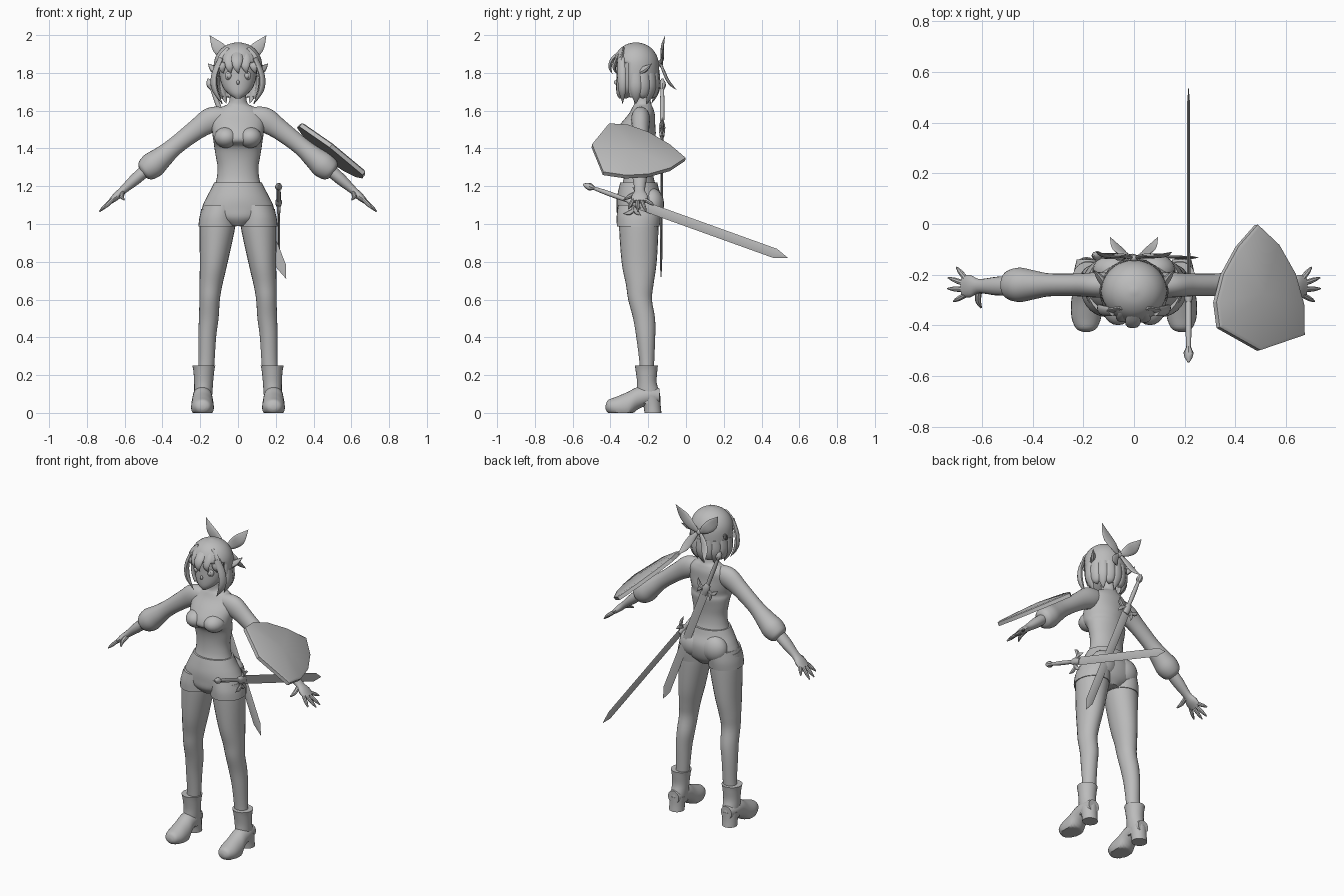
import bpy, bmesh
from math import sin, cos, pi, radians
from mathutils import Vector, Matrix

if "Cube" in bpy.data.objects:
    bpy.data.objects.remove(bpy.data.objects["Cube"], do_unlink=True)

grey = bpy.data.materials.new("plain_grey")
grey.use_nodes = True
grey.diffuse_color = (0.5, 0.5, 0.5, 1)
grey.node_tree.nodes["Principled BSDF"].inputs["Base Color"].default_value = (0.5, 0.5, 0.5, 1)
X, Y, Z = Vector((1, 0, 0)), Vector((0, 1, 0)), Vector((0, 0, 1))
SIDES = ((1, "left"), (-1, "right"))


def finish(name, bm, matrix=None, angle=40):
    bmesh.ops.recalc_face_normals(bm, faces=bm.faces)
    mesh = bpy.data.meshes.new(name)
    bm.to_mesh(mesh)
    bm.free()
    mesh.materials.append(grey)
    ob = bpy.data.objects.new(name, mesh)
    bpy.context.collection.objects.link(ob)
    if matrix:
        ob.matrix_world = matrix
    bpy.ops.object.select_all(action="DESELECT")
    ob.select_set(True)
    bpy.context.view_layer.objects.active = ob
    bpy.ops.object.shade_smooth_by_angle(angle=radians(angle))
    return ob


def spline(rows, k):
    """Fill in k steps between rows along a smooth curve."""
    p = [Vector(r) for r in rows]
    p = [p[0]] + p + [p[-1]]
    out = []
    for a, b, c, d in zip(p, p[1:], p[2:], p[3:]):
        for i in range(k):
            t = i / k
            out.append(b + (c - a) * (t / 2) + (2 * a - 5 * b + 4 * c - d) * (t * t / 2)
                       + (3 * b - a - 3 * c + d) * (t ** 3 / 2))
    return out + [p[-1]]


def loft(name, rows, axes=None, hint=Y, n=20, k=4, floor=None, cap=True, drop=None, matrix=None):
    """Skin elliptical rings; each row is x, y, z and two radii."""
    rows = spline(rows, k)
    pts = [Vector(r[:3]) for r in rows]
    bm = bmesh.new()
    rings = []
    for i, r in enumerate(rows):
        if axes:
            a, b = axes
        else:
            t = (pts[min(i + 1, len(pts) - 1)] - pts[max(i - 1, 0)]).normalized()
            a = t.cross(hint).normalized()
            b = a.cross(t)
        ring = []
        for j in range(n):
            w = 2 * pi * j / n
            v = pts[i] + a * (cos(w) * max(r[3], 0.0005)) + b * (sin(w) * max(r[4], 0.0005))
            if floor is not None:
                v.z = max(v.z, floor)
            ring.append(bm.verts.new(v))
        rings.append(ring)
    for p, q in zip(rings, rings[1:]):
        for j in range(n):
            bm.faces.new((p[j], p[(j + 1) % n], q[(j + 1) % n], q[j]))
    bm.faces.new(rings[0])
    if cap:
        bm.faces.new(rings[-1])
    if drop:
        bad = [f for f in bm.faces if drop(f.calc_center_median())]
        bmesh.ops.delete(bm, geom=bad, context="FACES")
    return finish(name, bm, matrix)


def ball(name, centre, size):
    bm = bmesh.new()
    bmesh.ops.create_uvsphere(bm, u_segments=20, v_segments=12, radius=1)
    return finish(name, bm, Matrix.Translation(centre) @ Matrix.Diagonal((*size, 1)))


# Torso, neck and shorts
body = [(1.19, -.25, .128, .095), (1.24, -.25, .113, .08), (1.3, -.25, .108, .075),
        (1.36, -.25, .118, .08), (1.41, -.255, .126, .092), (1.44, -.275, .13, .11),
        (1.48, -.27, .136, .11), (1.53, -.255, .14, .092), (1.58, -.235, .13, .07),
        (1.615, -.23, .095, .055), (1.64, -.23, .05, .045), (1.7, -.235, .042, .042)]
loft("torso", [(0, y, z, a, b) for z, y, a, b in body], (X, Y), n=32)
hips = [(1.22, -.25, .126, .098), (1.18, -.25, .146, .108), (1.13, -.245, .172, .122),
        (1.08, -.245, .188, .122), (1.03, -.25, .15, .112), (.99, -.25, .06, .08)]
loft("shorts", [(0, y, z, a, b) for z, y, a, b in hips], (X, Y), n=32)

# Face
face = [(1.665, -.335, .015, .02), (1.69, -.315, .052, .052), (1.73, -.29, .083, .08),
        (1.8, -.27, .1, .098), (1.88, -.265, .1, .1), (1.93, -.265, .06, .06)]
loft("head", [(0, y, z, a, b) for z, y, a, b in face], (X, Y), n=28)
ball("nose", (0, -.37, 1.75), (.008, .012, .012))
ball("mouth", (0, -.357, 1.715), (.02, .008, .004))

# Hair cap with the face side open
hair = [(1.962, .008), (1.95, .055), (1.92, .097), (1.87, .124), (1.8, .13), (1.72, .124), (1.67, .108)]
cap = loft("hair", [(0, -.265, z, r, r * .95) for z, r in hair], (X, Y), n=36, cap=False,
           drop=lambda c: c.y < -.3 and c.z < 1.86)
shell = cap.modifiers.new("thickness", "SOLIDIFY")
shell.thickness = .012
for i, x in enumerate((-.085, -.045, -.005, .04, .085)):
    y = -.405 + abs(x) * .6
    loft(f"fringe_lock_{i}", [(x * .5, -.33, 1.925, .02, .008), (x * .9, y + .015, 1.875, .03, .011),
                              (x, y, 1.83, .02, .009), (x + .008, y + .012, 1.795, 0, 0)], n=10)
# Locks around the sides and the nape
for i in range(9):
    w = pi * i / 8
    out = Vector((cos(w), sin(w) * .95, 0))
    c = Vector((0, -.265, 0))
    low = 1.635 + .03 * (i % 2)
    loft(f"nape_lock_{i}", [(*(c + out * r + Z * z), a, b) for z, r, a, b in
                            ((1.8, .122, .025, .01), (1.73, .122, .032, .014),
                             (1.68, .108, .024, .011), (low, .085, 0, 0))], hint=out, n=10)

for s, side in SIDES:
    # Head details
    ball(f"{side}_eye", (s * .047, -.348, 1.785), (.023, .016, .024))
    ball(f"{side}_pupil", (s * .047, -.36, 1.785), (.012, .008, .014))
    loft(f"{side}_cheek_lock", [(s * .09, -.345, 1.88, .02, .01), (s * .125, -.34, 1.79, .024, .014),
                                (s * .122, -.338, 1.71, .022, .014), (s * .08, -.335, 1.635, 0, 0)],
         hint=Vector((s, -.5, 0)), n=12)
    loft(f"{side}_hair_flick", [(s * .115, -.24, 1.81, .02, .012), (s * .135, -.21, 1.825, .018, .012),
                                (s * .16, -.18, 1.85, 0, 0)], n=8)
    loft(f"{side}_bow_loop", [(s * .005, -.135, 1.85, .008, .006), (s * .05, -.125, 1.885, .03, .009),
                              (s * .105, -.125, 1.935, .033, .008), (s * .15, -.11, 1.999, 0, 0)], n=12)
    loft(f"{side}_bow_tail", [(s * .005, -.135, 1.85, .008, .006), (s * .045, -.115, 1.8, .022, .007),
                              (s * .07, -.09, 1.75, .022, .006), (s * .095, -.05, 1.71, 0, 0)], n=12)
    # Chest and seat
    ball(f"{side}_bust", (s * .063, -.325, 1.458), (.063, .074, .056))
    ball(f"{side}_seat", (s * .078, -.182, 1.105), (.085, .066, .085))
    # Legs
    leg = [(1.08, .105, -.25, .09, .1), (1, .108, -.25, .096, .105), (.8, .128, -.248, .074, .093),
           (.68, .143, -.245, .061, .073), (.6, .15, -.243, .054, .063), (.5, .155, -.222, .052, .058),
           (.4, .163, -.213, .047, .05), (.25, .168, -.207, .042, .038), (.15, .18, -.207, .042, .038)]
    loft(f"{side}_leg", [(s * x, y, z, a, b) for z, x, y, a, b in leg], (X, Y), n=24)
    loft(f"{side}_shorts_leg", [(s * .109, -.253, .988, .101, .113), (s * .105, -.25, 1.04, .098, .117),
                                (s * .09, -.245, 1.1, .095, .115)], (X, Y), n=28)
    # Boots
    shaft = [(.05, .186, -.2, .045, .06), (.1, .184, -.2, .048, .062), (.16, .182, -.207, .05, .052),
             (.22, .181, -.209, .055, .057), (.25, .181, -.21, .061, .061)]
    loft(f"{side}_boot_shaft", [(s * x, y, z, a, b) for z, x, y, a, b in shaft], (X, Y), n=24)
    foot = [(-.425, .03, .015, .012), (-.412, .034, .04, .034), (-.37, .03, .058, .055),
            (-.31, .035, .06, .075), (-.26, .075, .053, .06), (-.2, .09, .05, .05), (-.14, .09, .038, .04)]
    loft(f"{side}_boot_foot", [(s * .188, y, z, a, b) for y, z, a, b in foot], (X, Z), n=24, floor=0)
    loft(f"{side}_boot_heel", [(s * .188, -.175, 0, .046, .045), (s * .188, -.18, .04, .046, .046),
                               (s * .187, -.19, .09, .05, .055)], (X, Y), n=20)
    # Sleeves, forearms and hands
    sleeve = [(.07, 1.57, .05, .045), (.14, 1.552, .066, .05), (.22, 1.5, .054, .045), (.33, 1.415, .048, .045),
              (.4, 1.355, .058, .058), (.45, 1.313, .069, .068), (.49, 1.283, .058, .058), (.505, 1.272, .035, .038)]
    loft(f"{side}_sleeve", [(s * x, -.24, z, a, b) for x, z, a, b in sleeve], n=24)
    fore = [(.47, 1.3, .032, .036), (.54, 1.24, .031, .037), (.61, 1.178, .021, .028),
            (.645, 1.146, .02, .044), (.675, 1.118, .013, .042)]
    loft(f"{side}_forearm", [(s * x, -.245, z, a, b) for x, z, a, b in fore], n=16)
    for i, (x, y, z) in enumerate(((.7, -.17, 1.1), (.733, -.212, 1.066), (.735, -.255, 1.066), (.712, -.305, 1.08))):
        base = Vector((s * .665, -.214 - .022 * i, 1.128))
        tip = Vector((s * x, y, z))
        loft(f"{side}_finger_{i}", [(*base, .011, .011), (*base.lerp(tip, .6), .01, .01),
                                    (*tip, .003, .003)], n=8, k=3)
    loft(f"{side}_thumb", [(s * .61, -.26, 1.165, .012, .014), (s * .615, -.3, 1.145, .012, .012),
                           (s * .603, -.33, 1.128, .004, .004)], hint=Z, n=8)
ball("bow_knot", (0, -.135, 1.85), (.016, .014, .018))


# Swords: built along local z, blade wide in local x
def sword(name, start, tip, flat):
    start, tip = Vector(start), Vector(tip)
    d = (tip - start).normalized()
    length = (tip - start).length
    w = flat.cross(d)
    m = Matrix((w, flat, d)).transposed().to_4x4()
    m.translation = start

    def part(label, rows, **kw):
        loft(f"{name}_{label}", rows, matrix=m, **kw)
    part("pommel", [(0, 0, 0, .004, .004), (0, 0, .02, .016, .016), (0, 0, .04, .02, .02),
                    (0, 0, .065, .009, .009)], axes=(X, Y), n=8, k=1)
    part("grip", [(0, 0, .06, .009, .009), (0, 0, .15, .013, .012), (0, 0, .27, .011, .011)], axes=(X, Y), n=12)
    part("collar", [(0, 0, .25, .012, .012), (0, 0, .28, .024, .018), (0, 0, .33, .018, .012)],
         axes=(X, Y), n=10, k=2)
    part("blade", [(0, 0, .3, .026, .007), (0, 0, length - .07, .026, .006), (0, 0, length, 0, 0)],
         axes=(X, Y), n=4, k=1)
    for s, side in SIDES:
        part(f"{side}_guard", [(0, 0, .285, .014, .012), (s * .035, 0, .295, .01, .009),
                               (s * .06, 0, .28, .012, .009), (s * .075, 0, .25, 0, 0)], n=8)
        part(f"{side}_guard_leaf", [(s * .02, 0, .29, .008, .007), (s * .042, 0, .315, .012, .007),
                                    (s * .05, 0, .345, 0, 0)], n=8)


sword("hip_sword", (.215, -.545, 1.21), (.215, .54, .82), X)
sword("back_sword", (-.16, -.125, 1.77), (.255, -.14, .71), Y)

# Shield: bevelled kite plate on a tilted plane
outline = [(.325, -.41), (.312, -.31), (.34, -.2), (.4, -.09), (.475, -.005),
           (.56, -.085), (.625, -.2), (.658, -.32), (.66, -.44), (.485, -.5)]
bm = bmesh.new()
plate = bm.faces.new([bm.verts.new((x, y, 1.365 - .78 * (x - .485) - .16 * (y + .25))) for x, y in outline])
bm.normal_update()
if plate.normal.z < 0:
    plate.normal_flip()
up = plate.normal.copy()
back = plate.copy()
rim = bmesh.ops.extrude_face_region(bm, geom=[plate])["geom"]
bmesh.ops.translate(bm, vec=up * .022, verts=[g for g in rim if isinstance(g, bmesh.types.BMVert)])
top = [g for g in rim if isinstance(g, bmesh.types.BMFace)]
bmesh.ops.inset_region(bm, faces=top, thickness=.014, depth=.006)
dome = bmesh.ops.poke(bm, faces=top)["verts"]
bmesh.ops.translate(bm, vec=up * .012, verts=dome)
finish("shield", bm, angle=25)
